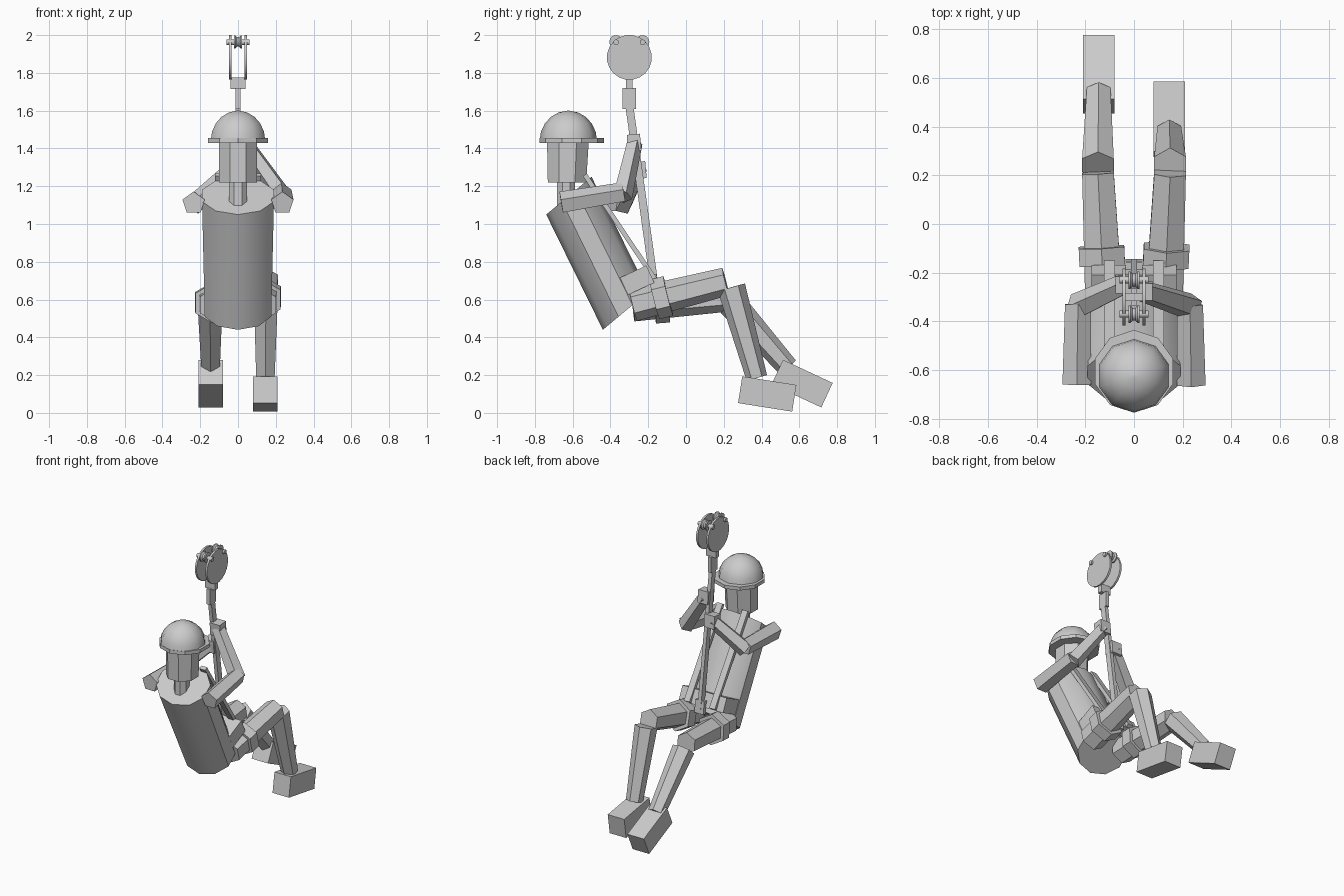
import bpy, bmesh, math
from mathutils import Vector, Matrix

if "Cube" in bpy.data.objects:
    bpy.data.objects.remove(bpy.data.objects["Cube"])


def make(name, bm, smooth=False):
    bmesh.ops.recalc_face_normals(bm, faces=bm.faces)
    me = bpy.data.meshes.new(name)
    bm.to_mesh(me)
    bm.free()
    ob = bpy.data.objects.new(name, me)
    bpy.context.collection.objects.link(ob)
    if smooth:
        bpy.ops.object.select_all(action='DESELECT')
        ob.select_set(True)
        bpy.context.view_layer.objects.active = ob
        bpy.ops.object.shade_smooth_by_angle(angle=math.radians(40))
    return ob


def loft(name, rings, n, phase=0.0, smooth=False):
    """Capped skin through rings of (centre, half-axis a, half-axis b)."""
    bm = bmesh.new()
    loops = []
    for c, a, b in rings:
        c, a, b = Vector(c), Vector(a), Vector(b)
        angs = [phase + 2 * math.pi * i / n for i in range(n)]
        loops.append([bm.verts.new(c + a * math.cos(t) + b * math.sin(t)) for t in angs])
    for l0, l1 in zip(loops, loops[1:]):
        for i in range(n):
            j = (i + 1) % n
            bm.faces.new((l0[i], l0[j], l1[j], l1[i]))
    bm.faces.new(loops[0])
    bm.faces.new(loops[-1])
    return make(name, bm, smooth)


def limb(name, p, q, r0, r1, n=6, phase=math.pi / 2):
    p, q = Vector(p), Vector(q)
    d = (q - p).normalized()
    a = Vector((1, 0, 0))
    a = (a - d * a.dot(d)).normalized()
    b = a.cross(d)
    if b.z < 0 or (abs(b.z) < 0.3 and b.y < 0):
        b = -b
    return loft(name, [(p, a * r0, b * r0), (q, a * r1, b * r1)], n, phase)


def box(name, c, size, tilt=0.0):
    bm = bmesh.new()
    m = (Matrix.Translation(c) @ Matrix.Rotation(math.radians(tilt), 4, 'X')
         @ Matrix.Diagonal((*size, 1)))
    bmesh.ops.create_cube(bm, size=1, matrix=m)
    return make(name, bm)


def strap(name, p, q, w, t):
    """Flat bar of width w in x and thickness t between two points."""
    p, q = Vector(p), Vector(q)
    mid, d = (p + q) / 2, q - p
    return box(name, mid, (w, t, d.length), math.degrees(math.atan2(-d.y, d.z)))


def disc(name, x0, x1, y, z, r, n):
    ax = ((0, r, 0), (0, 0, r))
    return loft(name, [((x0, y, z), *ax), ((x1, y, z), *ax)], n, math.pi / n, True)


# body and head
loft("torso", [((0, -.62, 1.15), (.2, 0, 0), (0, .12, .1)),
               ((0, -.32, .54), (.185, 0, 0), (0, .12, .1))], 10, math.pi / 2, True)
loft("neck", [((0, -.635, 1.08), (.052, 0, 0), (0, .052, 0)),
              ((0, -.635, 1.24), (.052, 0, 0), (0, .052, 0))], 8, math.pi / 8, True)
loft("head", [((0, -.63, 1.22), (.108, 0, 0), (0, .11, 0)),
              ((0, -.625, 1.45), (.11, 0, 0), (0, .12, 0))], 8, math.pi / 8, True)

# helmet
dome = []
for k in range(6):
    a = math.radians(k * 17.6)
    r = .152 * math.cos(a)
    dome.append(((0, -.623, 1.44 + .16 * math.sin(a)), (r, 0, 0), (0, r, 0)))
loft("helmet_dome", dome, 10, math.pi / 2, True)
loft("helmet_brim", [((0, -.605, 1.43), (.168, 0, 0), (0, .17, 0)),
                     ((0, -.605, 1.455), (.168, 0, 0), (0, .17, 0))], 10, math.pi / 2)

# legs: side, knee y z, ankle y z, foot y z tilt
legs = [("right", 1, .21, .695, .375, .185, .43, .1, -9),
        ("left", -1, .21, .61, .54, .24, .615, .155, -25)]
for side, s, ky, kz, ay, az, fy, fz, tilt in legs:
    hip, knee = Vector((s * .125, -.28, .572)), Vector((s * .148, ky, kz))
    limb(side + "_thigh", hip, knee, .088, .075)
    limb(side + "_shin", (s * .148, ky + .03, kz - .03), (s * .145, ay, az), .075, .056)
    box(side + "_boot", (s * .145, fy, fz), (.13, .29, .143), tilt)
    limb(side + "_leg_loop", hip.lerp(knee, .23), hip.lerp(knee, .38), .108, .108)

# arms: side, shoulder z, elbow z, hand
for side, s, ez, hand in [("right", 1, 1.165, (.035, -.275, 1.43)),
                          ("left", -1, 1.115, (-.035, -.247, 1.285))]:
    limb(side + "_upper_arm", (s * .235, -.66, 1.11), (s * .23, -.33, ez), .062, .056, 5)
    limb(side + "_forearm", (s * .235, -.34, ez - .02), hand, .056, .045, 5)
    box(side + "_hand", hand, (.08, .07, .09), 5)

# harness
box("waist_belt", (0, -.275, .695), (.35, .19, .1), 25)
for side, s in (("right", 1), ("left", -1)):
    strap(side + "_shoulder_strap", (s * .1, -.535, 1.26), (s * .1, -.16, .7), .045, .025)
box("harness_buckle", (0, -.165, .69), (.07, .03, .09), 8)

# rope and connectors
strap("rope", (0, -.302, 1.64), (0, -.165, .66), .026, .042)
box("lower_connector", (0, -.3, 1.665), (.026, .07, .11))
box("upper_connector", (0, -.3, 1.745), (.078, .034, .06))

# trolley: plates, wheels and axles
for side, s in (("right", 1), ("left", -1)):
    disc(side + "_trolley_plate", s * .034, s * .048, -.3, 1.882, .119, 20)
for label, y in (("rear", -.37), ("front", -.23)):
    disc(label + "_axle", -.06, .06, y, 1.962, .015, 10)
    rings = [((x, y, 1.964), (0, r, 0), (0, 0, r))
             for x, r in ((-.022, .036), (-.014, .036), (-.006, .026),
                          (.006, .026), (.014, .036), (.022, .036))]
    loft(label + "_wheel", rings, 14, 0, True)
